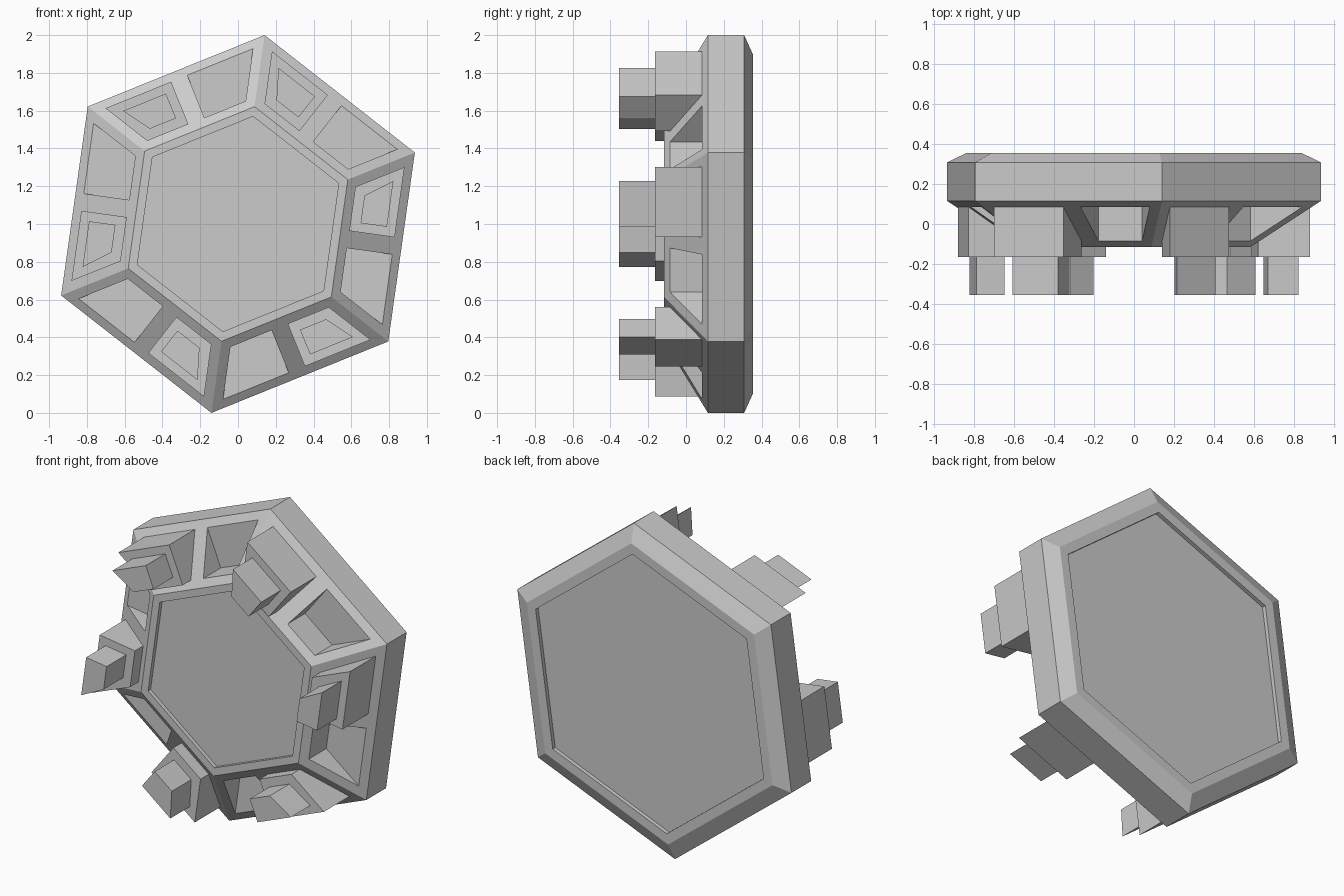
import bpy, bmesh
from math import cos, sin, tan, radians

if "Cube" in bpy.data.objects:
    bpy.data.objects.remove(bpy.data.objects["Cube"])

K = tan(radians(30))
R_OUT, R_IN = 1.0098, 0.627
A_OUT, A_IN = R_OUT * cos(radians(30)), R_IN * cos(radians(30))
Y_OUT, Y_IN = 0.116, -0.116

bm = bmesh.new()


def pt(side, n, t, y):
    """Point on a hexagon side: n outward from the centre, t along the side."""
    a = radians(112 + 60 * side)
    return bm.verts.new((n * cos(a) - t * sin(a), y, 1 + n * sin(a) + t * cos(a)))


def slope_y(n):
    return Y_OUT + (A_OUT - n) / (A_OUT - A_IN) * (Y_IN - Y_OUT)


def ring(radius, y):
    """Hexagon outline with a midpoint on every side."""
    n = radius * cos(radians(30))
    return [pt(s, n, t, y) for s in range(6) for t in (-n * K, 0)]


def bridge(a, b):
    for i in range(len(a)):
        j = (i + 1) % len(a)
        bm.faces.new((a[i], a[j], b[j], b[i]))


def lathe(profile):
    """Bridge a run of hexagon outlines and cap the last one."""
    rings = [ring(r, y) for r, y in profile]
    for a, b in zip(rings, rings[1:]):
        bridge(a, b)
    bm.faces.new(rings[-1])


def quad(side, sign, n0, n1, tm, t0, t1, y=None):
    """Trapezoid on one half of a side; follows the slope unless y is given."""
    pts = ((n0, tm), (n1, tm), (n1, t1), (n0, t0))
    return [pt(side, n, sign * t, slope_y(n) if y is None else y) for n, t in pts]


# outer wall, rear chamfer, rear rim and recessed rear panel
lathe([(R_OUT, Y_OUT), (R_OUT, 0.308), (0.905, 0.355), (0.84, 0.355), (0.84, 0.33)])
# front rim and recessed front panel
lathe([(R_IN, Y_IN), (0.575, Y_IN), (0.575, Y_IN + 0.025)])

# sloped border: each side holds one pocket and one stepped block
N0, N1, TM, T0, T1 = 0.588, 0.831, 0.046, 0.281, 0.421
for s in range(6):
    for sign in (-1, 1):
        loops = [quad(s, sign, A_IN, A_OUT, 0, A_IN * K, A_OUT * K),
                 quad(s, sign, N0, N1, TM, T0, T1)]
        if sign < 0:    # pocket with a flat floor
            loops.append(quad(s, sign, N0, N1, TM, T0, T1, slope_y(N1)))
        else:           # stepped block
            loops.append(quad(s, sign, N0, N1, TM, T0, T1, -0.165))
            loops += [quad(s, sign, 0.642, 0.783, 0.095, 0.243, 0.34, y)
                      for y in (-0.165, -0.355)]
        for a, b in zip(loops, loops[1:]):
            bridge(a, b)
        bm.faces.new(loops[-1])

bmesh.ops.remove_doubles(bm, verts=bm.verts, dist=0.0005)
bmesh.ops.recalc_face_normals(bm, faces=bm.faces)
mesh = bpy.data.meshes.new("hexagonal_panel")
bm.to_mesh(mesh)
bm.free()
bpy.context.collection.objects.link(bpy.data.objects.new("hexagonal_panel", mesh))
